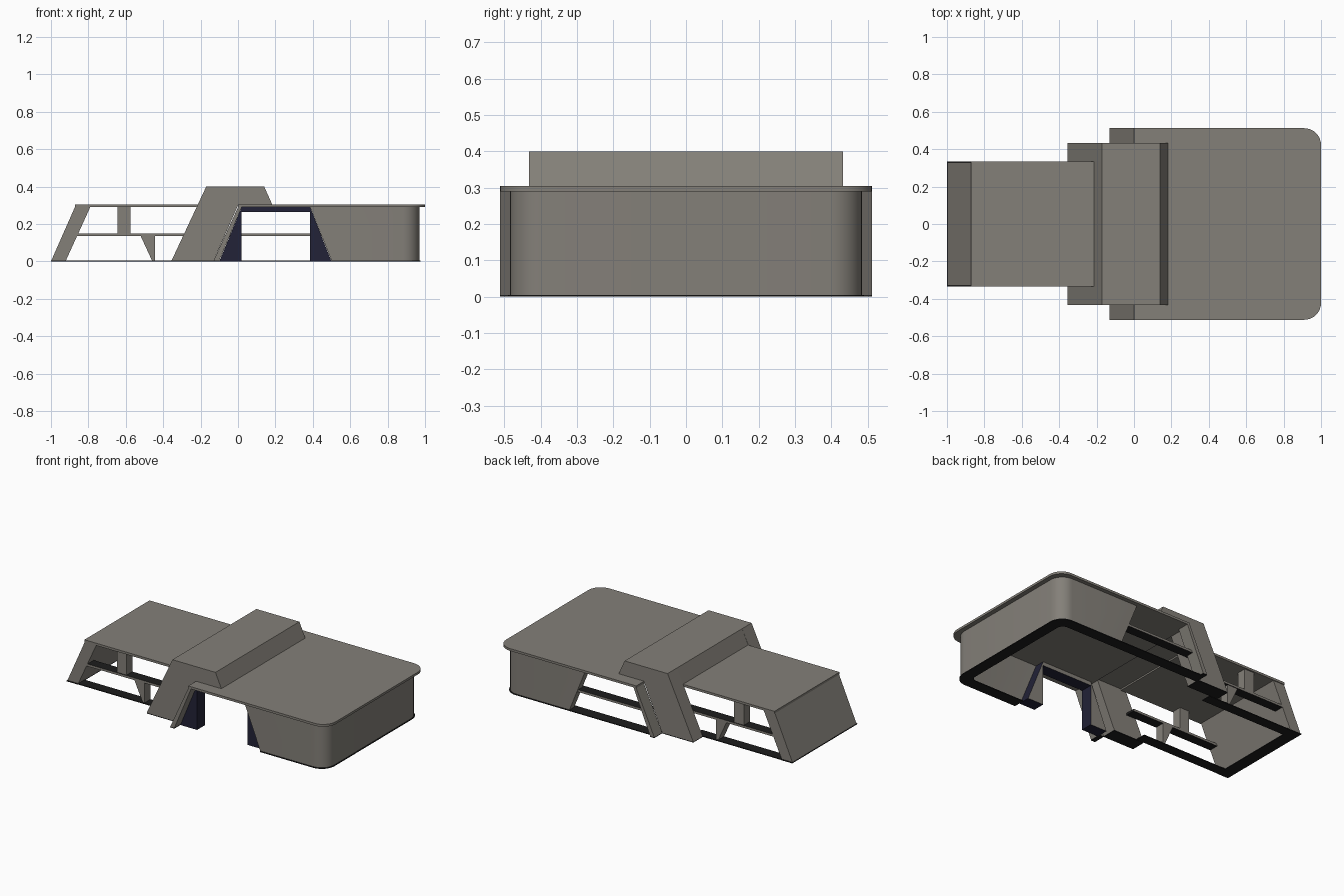
import bpy, bmesh, math

cube = bpy.data.objects.get("Cube")
if cube:
    bpy.data.objects.remove(cube)


def material(name, rgb):
    m = bpy.data.materials.new(name)
    m.use_nodes = True
    m.diffuse_color = (*rgb, 1)
    m.node_tree.nodes["Principled BSDF"].inputs["Base Color"].default_value = (*rgb, 1)
    return m


GREY = material("warm grey", (0.23, 0.215, 0.19))
BLACK = material("soft black", (0.012, 0.012, 0.012))
NAVY = material("dark navy", (0.016, 0.016, 0.038))


def finish(name, bm, mats, rule=None):
    bmesh.ops.recalc_face_normals(bm, faces=bm.faces)
    if rule:
        for f in bm.faces:
            f.material_index = rule(f.normal)
    mesh = bpy.data.meshes.new(name)
    bm.to_mesh(mesh)
    bm.free()
    for m in mats:
        mesh.materials.append(m)
    ob = bpy.data.objects.new(name, mesh)
    bpy.context.collection.objects.link(ob)
    return ob


def prism(name, profile, y0, y1, mats=(GREY,), rule=None):
    """Extrude an x-z profile from y0 to y1."""
    bm = bmesh.new()
    a = [bm.verts.new((x, y0, z)) for x, z in profile]
    b = [bm.verts.new((x, y1, z)) for x, z in profile]
    bm.faces.new(a)
    bm.faces.new(b)
    for i in range(len(a)):
        j = (i + 1) % len(a)
        bm.faces.new((a[i], a[j], b[j], b[i]))
    return finish(name, bm, mats, rule)


def box(name, x0, x1, y0, y1, z0, z1, mats=(GREY,), rule=None):
    return prism(name, [(x0, z0), (x1, z0), (x1, z1), (x0, z1)], y0, y1, mats, rule)


def rounded_path(x_start, x_end, half, r, steps=8):
    """U-shaped plan path with two rounded corners at the +x end."""
    pts = [(x_start, -half)]
    for sign in (-1, 1):
        for i in range(steps + 1):
            t = math.pi / 2 * (i / steps - (sign < 0))
            pts.append((x_end - r + r * math.cos(t), sign * (half - r) + r * math.sin(t)))
    return pts + [(x_start, half)]


def shell(name, outer, inner, z0, z1, mat, lean=0):
    """Wall band between two paths; its two ends lean by the given amount."""
    bm = bmesh.new()
    rows = []
    for i, (o, n) in enumerate(zip(outer, inner)):
        d = lean if i in (0, len(outer) - 1) else 0
        rows.append([bm.verts.new(p) for p in (
            (o[0], o[1], z0), (o[0] - d, o[1], z1),
            (n[0] - d, n[1], z1), (n[0], n[1], z0))])
    for a, b in zip(rows, rows[1:]):
        for i in range(4):
            j = (i + 1) % 4
            bm.faces.new((a[i], a[j], b[j], b[i]))
    bm.faces.new(rows[0])
    bm.faces.new(rows[-1])
    return finish(name, bm, (mat,))


def smooth(ob):
    bpy.ops.object.select_all(action="DESELECT")
    ob.select_set(True)
    bpy.context.view_layer.objects.active = ob
    bpy.ops.object.shade_smooth_by_angle(angle=math.radians(30))


def edge_grey(n):
    return 0 if abs(n.y) > 0.5 else 1


BASE = 0.005
STRIP = (GREY, BLACK)

# Large wing: curved wall, overhanging roof and base rim
smooth(shell("wing_wall", rounded_path(0.5, 0.97, 0.485, 0.09),
             rounded_path(0.5, 0.92, 0.435, 0.05), BASE, 0.29, GREY, 0.115))
shell("wing_base_rim", rounded_path(0.5, 0.975, 0.49, 0.09),
      rounded_path(0.5, 0.90, 0.415, 0.04), 0, BASE, BLACK)

bm = bmesh.new()
plan = rounded_path(0, 1, 0.512, 0.09)
low = [bm.verts.new((x, y, 0.29)) for x, y in plan]
high = [bm.verts.new((x, y, 0.305)) for x, y in plan]
bm.faces.new(low)
bm.faces.new(high)
for i in range(len(low)):
    j = (i + 1) % len(low)
    bm.faces.new((low[i], low[j], high[j], high[i]))
smooth(finish("wing_roof", bm, (GREY,)))

# Back opening of the large wing: sill and mid beam
box("back_sill", -0.13, 0.5, 0.415, 0.49, 0, BASE, (BLACK,))
box("back_mid_beam", -0.06, 0.45, 0.415, 0.48, 0.135, 0.15, STRIP, edge_grey)

# Front portal, dark on its face and reveals
portal = [(-0.10, 0), (0.02, 0), (0.02, 0.265), (0.385, 0.265),
          (0.385, 0), (0.5, 0), (0.385, 0.29), (0.02, 0.29)]
prism("front_portal", portal, -0.45, -0.37, (NAVY, GREY), lambda n: int(n.y > 0.5))

# Small wing: sloping end wall, roof, base
prism("small_wing_end_wall", [(-0.998, BASE), (-0.92, BASE), (-0.79, 0.29), (-0.87, 0.295)],
      -0.33, 0.33)
box("small_wing_roof", -0.872, -0.18, -0.335, 0.335, 0.29, 0.305)
box("small_wing_end_sill", -1, -0.92, -0.335, 0.335, 0, BASE, (BLACK,))

# Central tower head
prism("tower_head", [(-0.215, 0.3), (0.185, 0.3), (0.14, 0.4), (-0.17, 0.4)], -0.335, 0.335)


# Parts repeated at the front and the back
def span(side, inner, outer):
    return sorted((side * inner, side * outer))


tower_side = [(-0.355, BASE), (-0.13, BASE), (0, 0.3), (0.185, 0.3), (0.14, 0.4), (-0.17, 0.4)]
brace = [(-0.13, BASE), (-0.10, BASE), (0.02, 0.29), (0, 0.29)]
wedge = [(-0.46, BASE), (-0.445, BASE), (-0.445, 0.135), (-0.52, 0.135)]
for side, tag in ((-1, "front"), (1, "back")):
    prism(tag + "_tower_leg", tower_side, *span(side, 0.335, 0.432))
    box(tag + "_tower_foot", -0.355, -0.13, *span(side, 0.335, 0.432), 0, BASE, (BLACK,))
    prism(tag + "_sloping_brace", brace, *span(side, 0.432, 0.512))
    box(tag + "_brace_foot", -0.13, -0.10, *span(side, 0.432, 0.512), 0, BASE, (BLACK,))
    box(tag + "_small_wing_sill", -0.92, -0.3, *span(side, 0.265, 0.333), 0, BASE, (BLACK,))
    box(tag + "_small_wing_beam", -0.86, -0.22, *span(side, 0.265, 0.33),
        0.135, 0.15, STRIP, edge_grey)
    box(tag + "_upper_column", -0.645, -0.575, *span(side, 0.265, 0.325), 0.15, 0.29)
    prism(tag + "_lower_wedge", wedge, *span(side, 0.265, 0.325))
